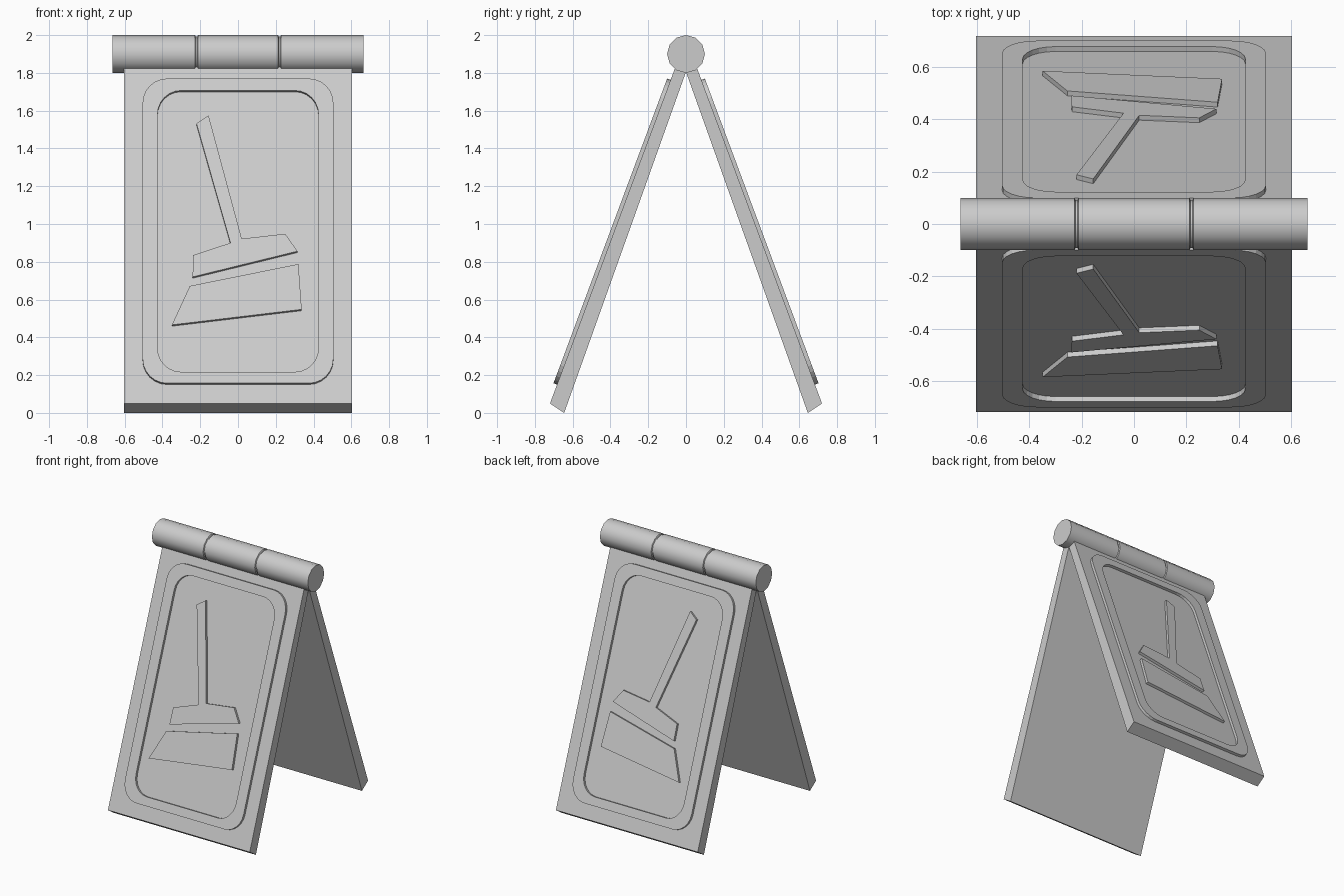
import bpy, bmesh, math

cube = bpy.data.objects.get("Cube")
if cube:
    bpy.data.objects.remove(cube, do_unlink=True)

# Single plain grey material
GREY = (0.6, 0.6, 0.6, 1)
grey = bpy.data.materials.new("plain grey")
grey.use_nodes = True
grey.diffuse_color = GREY
grey.node_tree.nodes["Principled BSDF"].inputs["Base Color"].default_value = GREY

SLOPE = 0.373                       # run per unit height of the outer board face
COS = 1 / math.hypot(1, SLOPE)
RELIEF = 0.02                       # height of raised details
SINK = 0.005                        # how far they are set into the board


def finish(name, bm):
    bmesh.ops.recalc_face_normals(bm, faces=bm.faces)
    mesh = bpy.data.meshes.new(name)
    bm.to_mesh(mesh)
    bm.free()
    mesh.materials.append(grey)
    obj = bpy.data.objects.new(name, mesh)
    bpy.context.collection.objects.link(obj)
    return obj


def loft(bm, a, b):
    """Join two closed loops of vertices with quads."""
    for i in range(len(a)):
        j = (i + 1) % len(a)
        bm.faces.new((a[i], a[j], b[j], b[i]))


def relief_loops(bm, outline, side):
    """Top and sunken loops of an outline given as (x, z) on the raised plane."""
    depth = RELIEF + SINK
    top, base = [], []
    for x, z in outline:
        y = -0.72 + SLOPE * (z - 0.05) - RELIEF / COS
        top.append(bm.verts.new((x, -side * y, z)))
        base.append(bm.verts.new((x, -side * (y + depth * COS), z - depth * COS * SLOPE)))
    return top, base


def prism(name, outline, side):
    bm = bmesh.new()
    top, base = relief_loops(bm, outline, side)
    bm.faces.new(top)
    bm.faces.new(base)
    loft(bm, top, base)
    return finish(name, bm)


def rounded_rect(half, z0, z1, r, steps=6):
    pts = []
    for cx, cz, start in ((half - r, z1 - r, 0), (r - half, z1 - r, 90),
                          (r - half, z0 + r, 180), (half - r, z0 + r, 270)):
        for i in range(steps + 1):
            a = math.radians(start + 90 * i / steps)
            pts.append((cx + r * math.cos(a), cz + r * math.sin(a)))
    return pts


def frame(name, side):
    bm = bmesh.new()
    o_top, o_base = relief_loops(bm, rounded_rect(0.505, 0.157, 1.77, 0.13), side)
    i_top, i_base = relief_loops(bm, rounded_rect(0.426, 0.217, 1.707, 0.125), side)
    loft(bm, o_top, i_top)
    loft(bm, o_top, o_base)
    loft(bm, i_top, i_base)
    loft(bm, o_base, i_base)
    return finish(name, bm)


def board(name, side):
    section = [(-0.72, 0.05), (-0.645, 0.0), (0.0, 1.805), (-0.049, 1.85)]
    bm = bmesh.new()
    left, right = [[bm.verts.new((x, -side * y, z)) for y, z in section]
                   for x in (-0.604, 0.604)]
    bm.faces.new(left)
    bm.faces.new(right)
    loft(bm, left, right)
    return finish(name, bm)


# Pictogram outlines: broom handle with collar, and the bristles below
HANDLE = [(-0.22, 1.532), (-0.156, 1.575), (0.02, 0.922), (0.25, 0.948),
          (0.315, 0.856), (-0.24, 0.72), (-0.238, 0.835), (-0.04, 0.9)]
BRISTLES = [(-0.255, 0.672), (0.32, 0.788), (0.337, 0.548), (-0.35, 0.466)]

# Both leaning boards with their raised details
for label, side in (("front", 1), ("back", -1)):
    board(label + "_board", side)
    frame(label + "_raised_frame", side)
    prism(label + "_handle_relief", HANDLE, side)
    prism(label + "_bristle_relief", BRISTLES, side)

# Hinge barrel: 12-sided lathe with two narrow grooves
R, D, W = 0.1, 0.008, 0.008
profile = [(-0.664, R)]
for gx in (-0.22, 0.22):
    profile += [(gx - W, R), (gx - W / 2, R - D), (gx + W / 2, R - D), (gx + W, R)]
profile.append((0.664, R))
bm = bmesh.new()
rings = [[bm.verts.new((x, r * math.cos(i * math.pi / 6), 1.9 + r * math.sin(i * math.pi / 6)))
          for i in range(12)] for x, r in profile]
for a, b in zip(rings, rings[1:]):
    loft(bm, a, b)
bm.faces.new(rings[0])
bm.faces.new(rings[-1])
barrel = finish("hinge_barrel", bm)
bpy.ops.object.select_all(action='DESELECT')
barrel.select_set(True)
bpy.context.view_layer.objects.active = barrel
bpy.ops.object.shade_smooth_by_angle(angle=math.radians(40))
